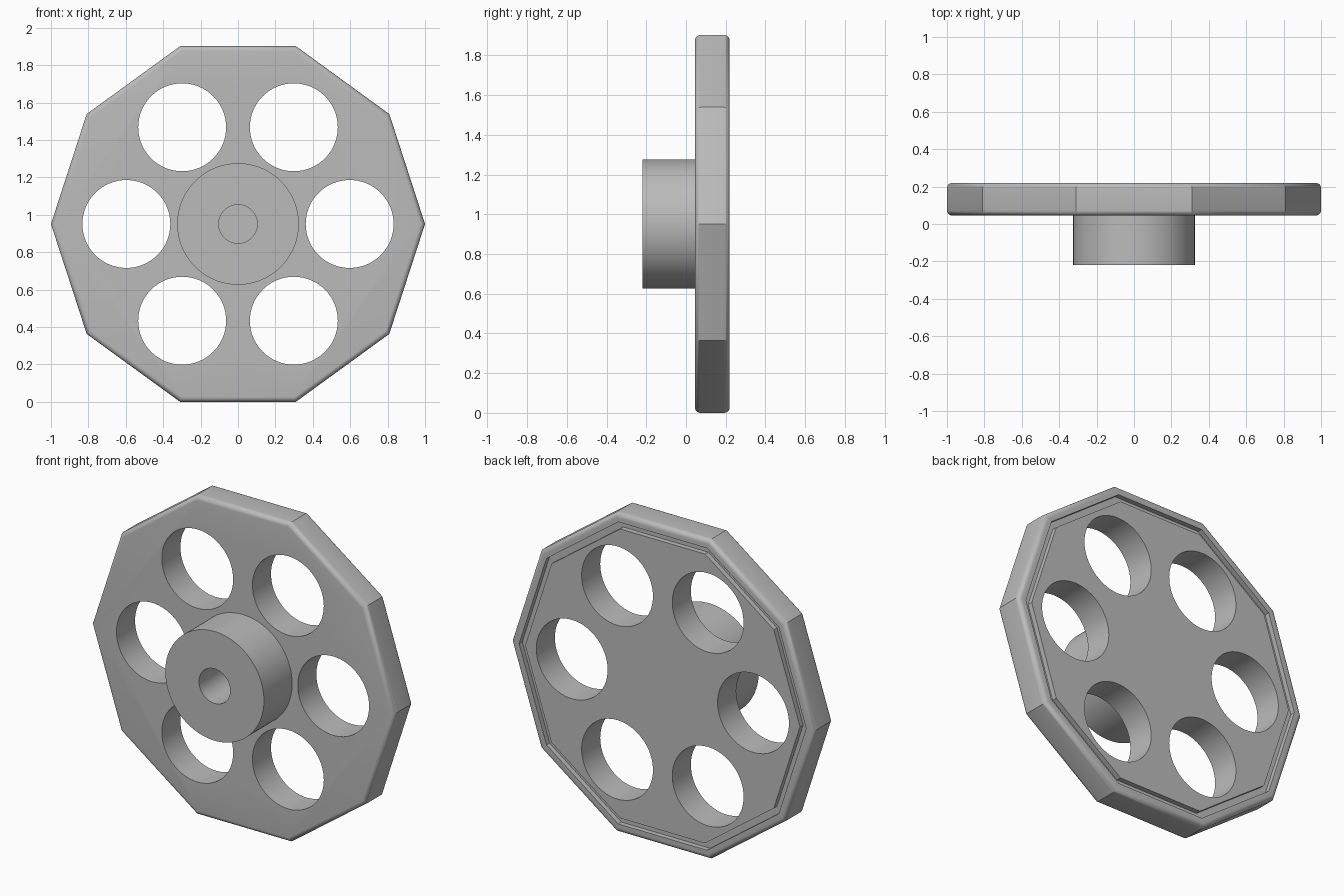
import bpy, bmesh, math

if "Cube" in bpy.data.objects:
    bpy.data.objects.remove(bpy.data.objects["Cube"], do_unlink=True)

CENTRE_Z = math.cos(math.radians(18))   # decagon stands on a flat side
FRONT, BACK, ROUND = 0.045, 0.22, 0.028

grey = bpy.data.materials.new("plain grey")
grey.use_nodes = True
colour = (0.5, 0.5, 0.5, 1)
grey.diffuse_color = colour
grey.node_tree.nodes["Principled BSDF"].inputs["Base Color"].default_value = colour


def lathe(name, profile, sides, x=0.0, z=CENTRE_Z):
    """Spin (radius, y) points about the y axis and cap both ends."""
    bm = bmesh.new()
    rings = []
    for r, y in profile:
        ring = []
        for i in range(sides):
            a = math.tau * i / sides
            ring.append(bm.verts.new((x + r * math.cos(a), y, z + r * math.sin(a))))
        rings.append(ring)
    for a, b in zip(rings, rings[1:]):
        for i in range(sides):
            j = (i + 1) % sides
            bm.faces.new((a[i], a[j], b[j], b[i]))
    bm.faces.new(rings[0])
    bm.faces.new(rings[-1])
    bmesh.ops.recalc_face_normals(bm, faces=bm.faces)
    mesh = bpy.data.meshes.new(name)
    bm.to_mesh(mesh)
    bm.free()
    mesh.materials.append(grey)
    obj = bpy.data.objects.new(name, mesh)
    bpy.context.collection.objects.link(obj)
    return obj


def activate(obj):
    bpy.ops.object.select_all(action="DESELECT")
    obj.select_set(True)
    bpy.context.view_layer.objects.active = obj


# Ten-sided wheel plate with rounded rims and a groove in the back face
def rim_arc(y, start):
    pts = []
    for k in range(7):
        a = math.radians(start + 15 * k)
        pts.append((1 - ROUND + ROUND * math.cos(a), y + ROUND * math.sin(a)))
    return pts


profile = rim_arc(FRONT + ROUND, -90) + rim_arc(BACK - ROUND, 0)
profile += [(0.945, BACK), (0.945, BACK - 0.03), (0.905, BACK - 0.03), (0.905, BACK)]
plate = lathe("wheel_plate", profile, 10)

# Six round holes through the plate
for i in range(6):
    a = math.tau * i / 6
    cutter = lathe("hole_cutter", [(0.235, -0.1), (0.235, 0.4)], 64,
                   0.597 * math.cos(a), CENTRE_Z + 0.597 * math.sin(a))
    cutter.hide_render = True
    mod = plate.modifiers.new("hole", "BOOLEAN")
    mod.operation = "DIFFERENCE"
    mod.solver = "EXACT"
    mod.object = cutter
    activate(plate)
    bpy.ops.object.modifier_apply(modifier=mod.name)
    bpy.data.objects.remove(cutter, do_unlink=True)

# Hub with a blind bore in its front
hub = lathe("hub", [(0.325, FRONT + 0.005), (0.325, -0.22), (0.103, -0.22), (0.103, 0.04)], 96)

for part in (plate, hub):
    activate(part)
    bpy.ops.object.shade_smooth_by_angle(angle=math.radians(30))
